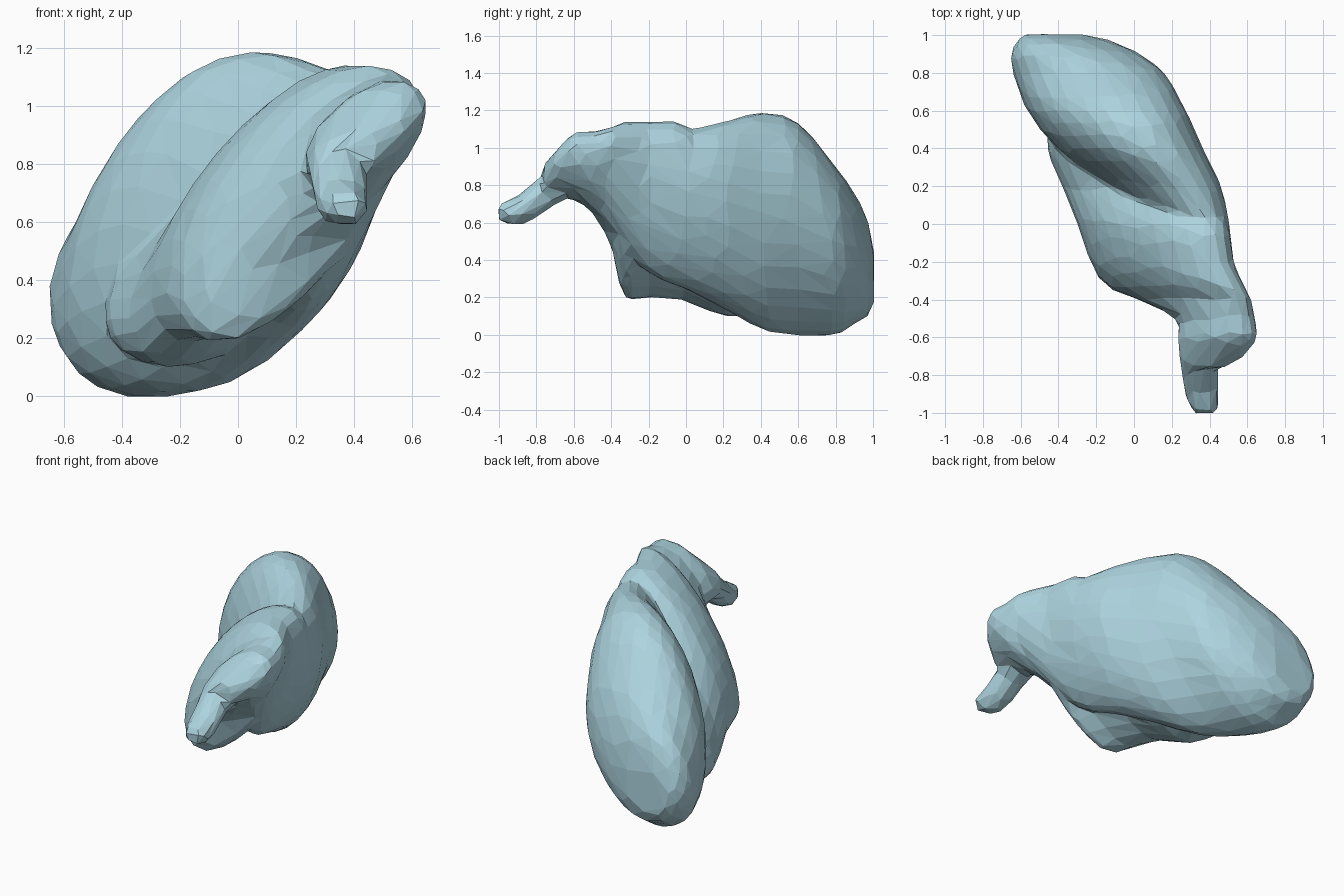
import bpy, bmesh
from math import sin, cos, asin, pi

if "Cube" in bpy.data.objects:
    bpy.data.objects.remove(bpy.data.objects["Cube"])

SIDES = 28


def catmull(a, b, c, d, t):
    return [0.5 * (2 * q + (r - p) * t + (2 * p - 5 * q + 4 * r - s) * t * t
                   + (3 * q - p - 3 * r + s) * t ** 3)
            for p, q, r, s in zip(a, b, c, d)]


def loft(bm, stations, steps=3):
    """Skin slanted ellipses: (y, centre x, centre z, half width, half height, slant)."""
    last = len(stations) - 1
    rows = []
    for i in range(last):
        quad = [stations[max(0, min(last, i + k))] for k in (-1, 0, 1, 2)]
        rows += [catmull(*quad, s / steps) for s in range(steps)]
    rows.append(stations[-1])
    rings = []
    for y, cx, cz, w, h, slant in rows:
        phase = asin(max(-0.95, min(0.95, slant)))
        rings.append([bm.verts.new((cx + w * cos(a), y, cz + h * sin(a + phase)))
                      for a in (2 * pi * k / SIDES for k in range(SIDES))])
    for r, s in zip(rings, rings[1:]):
        for k in range(SIDES):
            n = (k + 1) % SIDES
            bm.faces.new((r[k], r[n], s[n], s[k]))
    bm.faces.new(rings[0])
    bm.faces.new(rings[-1])


# large rear lobe, its right flank running on into the neck
rear_lobe = [
    (1.005, -.42, .31, .15, .14, .1), (.97, -.37, .36, .25, .26, .1),
    (.90, -.31, .41, .34, .35, .2), (.80, -.24, .45, .40, .45, .3),
    (.60, -.145, .565, .42, .57, .3), (.40, -.02, .61, .385, .58, .25),
    (.20, .15, .64, .31, .50, .35), (.00, .27, .67, .235, .43, .45),
    (-.20, .34, .72, .19, .39, .55), (-.38, .42, .82, .18, .28, .6),
    (-.54, .46, .90, .16, .17, .5)]

# slanted front lobe narrowing into the neck
front_lobe = [
    (.55, -.17, .38, .26, .24, .4), (.40, -.10, .42, .36, .30, .5),
    (.20, .02, .50, .40, .40, .6), (.00, .10, .65, .40, .47, .65),
    (-.20, .15, .67, .38, .47, .67), (-.33, .22, .67, .365, .47, .7),
    (-.40, .32, .79, .30, .32, .72), (-.50, .43, .87, .21, .22, .5),
    (-.60, .44, .90, .21, .18, .5), (-.70, .41, .86, .17, .12, .5),
    (-.76, .37, .82, .11, .09, .4)]

# short drooping tube at the front
spout = [
    (-.62, .36, .84, .12, .10, 0), (-.72, .345, .79, .10, .11, 0),
    (-.80, .35, .725, .095, .10, 0), (-.90, .36, .665, .09, .08, 0),
    (-.97, .37, .655, .075, .06, 0), (-1.005, .375, .655, .05, .04, 0)]

bm = bmesh.new()
for part in (rear_lobe, front_lobe, spout):
    loft(bm, part)
bmesh.ops.recalc_face_normals(bm, faces=bm.faces)
mesh = bpy.data.meshes.new("lobed_body")
bm.to_mesh(mesh)
bm.free()
body = bpy.data.objects.new("lobed_body", mesh)
bpy.context.collection.objects.link(body)

# fuse the lobes, soften the seams, then reduce to irregular flat facets
fuse = body.modifiers.new("fuse", 'REMESH')
fuse.mode = 'VOXEL'
fuse.voxel_size = 0.02
soften = body.modifiers.new("soften", 'SMOOTH')
soften.iterations = 6
facet = body.modifiers.new("facet", 'DECIMATE')
facet.ratio = 0.025

mat = bpy.data.materials.new("pale_blue")
mat.diffuse_color = (0.42, 0.66, 0.74, 1)
mat.use_nodes = True
mat.node_tree.nodes["Principled BSDF"].inputs["Base Color"].default_value = mat.diffuse_color
mesh.materials.append(mat)
